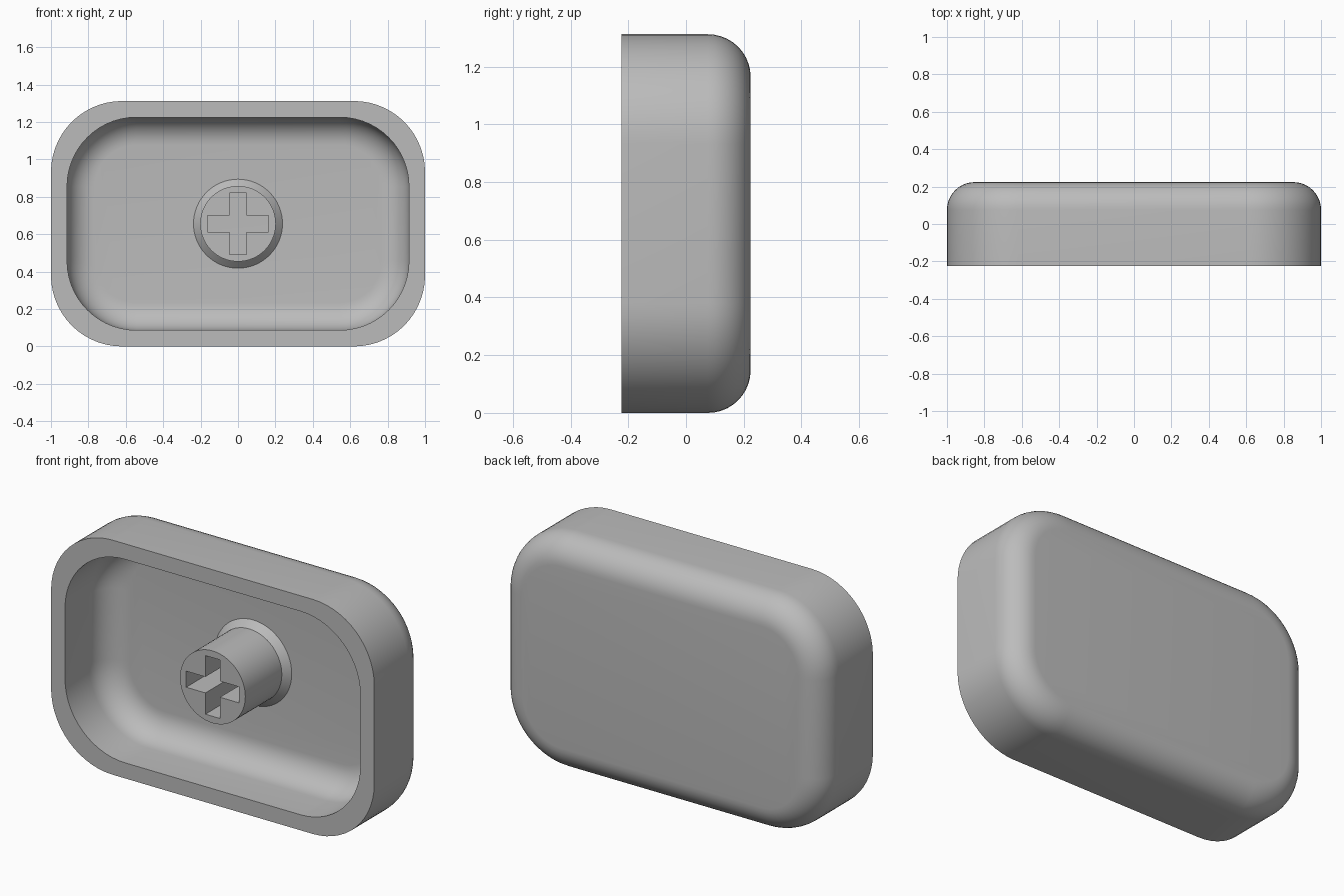
import bpy, bmesh, math

if "Cube" in bpy.data.objects:
    bpy.data.objects.remove(bpy.data.objects["Cube"])

MID_Z = 0.656
FRONT, BACK, FLOOR = -0.224, 0.224, 0.135

grey = bpy.data.materials.new("grey plastic")
grey.diffuse_color = (0.5, 0.5, 0.5, 1)
grey.use_nodes = True
grey.node_tree.nodes["Principled BSDF"].inputs["Base Color"].default_value = grey.diffuse_color


def rounded_rect(hx, hz, r, y, seg=14):
    """Points of a rounded rectangle in the plane at depth y."""
    pts = []
    for q, (sx, sz) in enumerate([(1, 1), (-1, 1), (-1, -1), (1, -1)]):
        for i in range(seg + 1):
            a = math.pi / 2 * (q + i / seg)
            pts.append((sx * (hx - r) + r * math.cos(a), y,
                        MID_Z + sz * (hz - r) + r * math.sin(a)))
    return pts


def circle(r, y, seg=64):
    return [(r * math.cos(2 * math.pi * i / seg), y,
             MID_Z + r * math.sin(2 * math.pi * i / seg)) for i in range(seg)]


def loft(name, rings):
    """Bridge successive rings and close both ends with flat faces."""
    bm = bmesh.new()
    loops = [[bm.verts.new(p) for p in ring] for ring in rings]
    for a, b in zip(loops, loops[1:]):
        for i in range(len(a)):
            j = (i + 1) % len(a)
            bm.faces.new((a[i], a[j], b[j], b[i]))
    bm.faces.new(loops[0])
    bm.faces.new(loops[-1])
    bmesh.ops.recalc_face_normals(bm, faces=bm.faces)
    me = bpy.data.meshes.new(name)
    bm.to_mesh(me)
    bm.free()
    me.materials.append(grey)
    ob = bpy.data.objects.new(name, me)
    bpy.context.collection.objects.link(ob)
    return ob


def activate(ob):
    bpy.ops.object.select_all(action='DESELECT')
    ob.select_set(True)
    bpy.context.view_layer.objects.active = ob


def shell_side(hx, hz, corner, fillet, end, seg=10):
    """Rings from the open front rim to a flat end with a filleted edge."""
    rings = [rounded_rect(hx, hz, corner, FRONT)]
    for i in range(seg + 1):
        a = math.pi / 2 * i / seg
        t = fillet * (1 - math.cos(a))
        rings.append(rounded_rect(hx - t, hz - t, corner - t,
                                  end - fillet + fillet * math.sin(a)))
    return rings


# Hollow cap: outside from back to rim, then inside from rim to floor
outside = shell_side(1.0, 0.656, 0.38, 0.148, BACK)
inside = shell_side(0.914, 0.569, 0.37, 0.148, FLOOR)
cap = loft("cap_shell", outside[::-1] + inside)

# Stem with a flared foot
stem = loft("stem", [circle(0.202, FRONT), circle(0.202, FLOOR - 0.036),
                     circle(0.238, FLOOR), circle(0.238, FLOOR + 0.02)])

# Cross-shaped socket cut down to the cap floor
w, l = 0.045, 0.164
cross = [(l, w), (w, w), (w, l), (-w, l), (-w, w), (-l, w),
         (-l, -w), (-w, -w), (-w, -l), (w, -l), (w, -w), (l, -w)]
cutter = loft("socket_cutter", [[(x, y, MID_Z + z) for x, z in cross]
                                for y in (FRONT - 0.1, FLOOR + 0.1)])
activate(stem)
mod = stem.modifiers.new("socket", 'BOOLEAN')
mod.operation = 'DIFFERENCE'
mod.solver = 'EXACT'
mod.object = cutter
bpy.ops.object.modifier_apply(modifier=mod.name)
bpy.data.objects.remove(cutter, do_unlink=True)

for ob in (cap, stem):
    activate(ob)
    bpy.ops.object.shade_smooth_by_angle(angle=math.radians(30))
